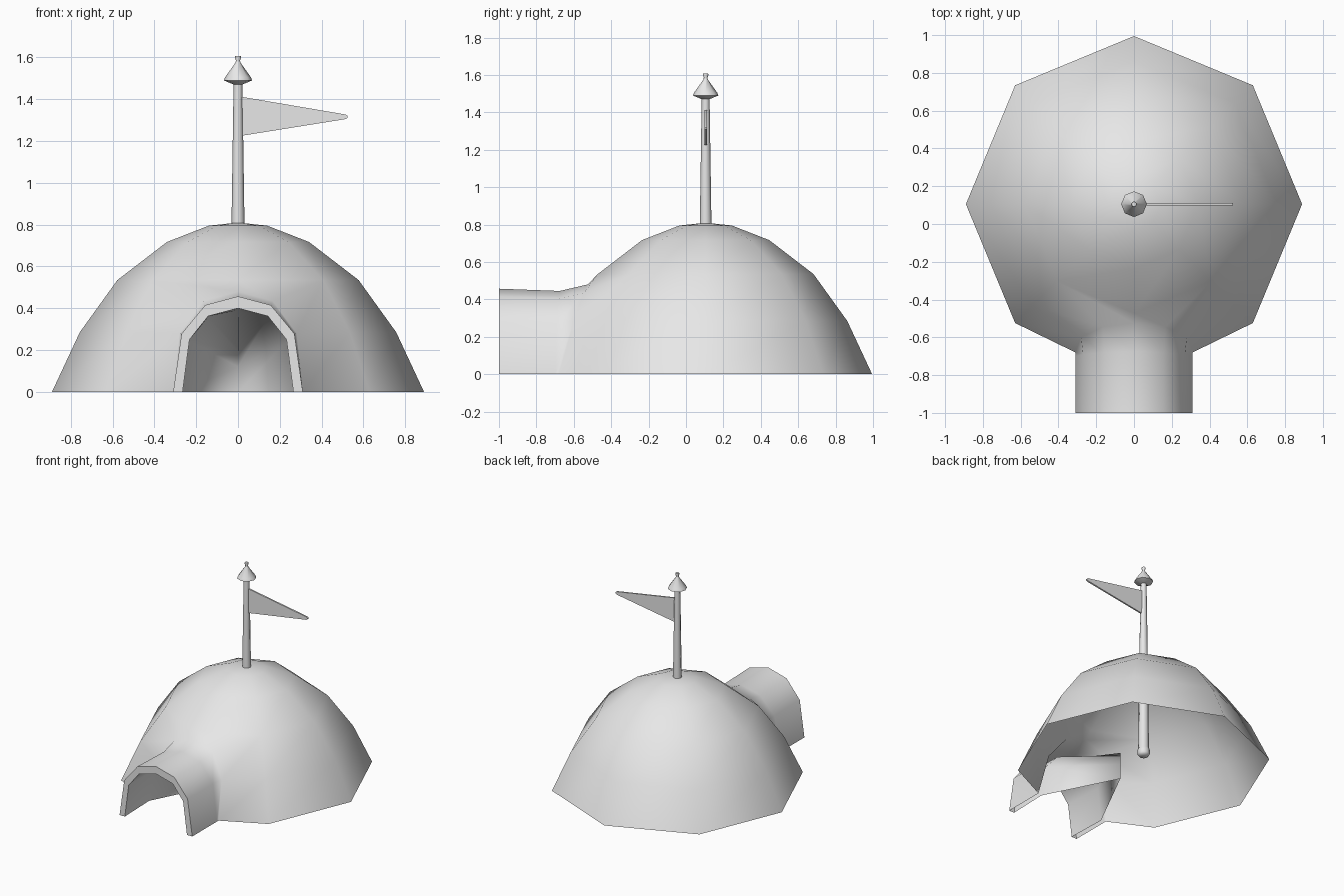
import bpy, bmesh, math

if "Cube" in bpy.data.objects:
    bpy.data.objects.remove(bpy.data.objects["Cube"])

CY = 0.105  # centre of the dome and the pole along y

grey = bpy.data.materials.new("plain grey")
grey.diffuse_color = (0.8, 0.8, 0.8, 1)
grey.use_nodes = True
grey.node_tree.nodes["Principled BSDF"].inputs["Base Color"].default_value = grey.diffuse_color


def finish(bm, name, sharp_angle=None):
    bmesh.ops.remove_doubles(bm, verts=bm.verts, dist=0.0005)
    bmesh.ops.recalc_face_normals(bm, faces=bm.faces)
    for f in bm.faces:
        f.smooth = True
    if sharp_angle:
        for e in bm.edges:
            if len(e.link_faces) == 2 and e.calc_face_angle() > math.radians(sharp_angle):
                e.smooth = False
    me = bpy.data.meshes.new(name)
    bm.to_mesh(me)
    bm.free()
    me.materials.append(grey)
    ob = bpy.data.objects.new(name, me)
    bpy.context.collection.objects.link(ob)
    return ob


def ring(bm, r, z, n=8):
    return [bm.verts.new((r * math.cos(a), CY + r * math.sin(a), z))
            for a in (-math.pi / 2 + 2 * math.pi * i / n for i in range(n))]


def bridge(bm, a, b, closed=False, skip=()):
    n = len(a)
    for i in range(n if closed else n - 1):
        if i not in skip:
            j = (i + 1) % n
            bm.faces.new((a[i], a[j], b[j], b[i]))


def arch(bm, half):
    """Arch loop from the left foot over the top to the right foot."""
    pts = [(-x, y, z) for x, y, z in half] + [p for p in reversed(half[:-1])]
    return [bm.verts.new(p) for p in pts]


def lathe(name, profile, sharp_angle):
    bm = bmesh.new()
    rings = [ring(bm, r, z) for r, z in profile]
    for a, b in zip(rings, rings[1:]):
        bridge(bm, a, b, True)
    bm.faces.new(rings[0])
    bm.faces.new(rings[-1])
    return finish(bm, name, sharp_angle)


# Dome shell, leaving the two lower front columns open for the tunnel
bm = bmesh.new()
rings = [ring(bm, r, z) for r, z in
         ((0.89, 0), (0.757, 0.285), (0.577, 0.535), (0.34, 0.717), (0.14, 0.795))]
for k in range(4):
    bridge(bm, rings[k], rings[k + 1], True, skip=(7, 0) if k < 2 else ())
apex = bm.verts.new((0, CY, 0.81))
for i in range(8):
    bm.faces.new((rings[4][i], rings[4][(i + 1) % 8], apex))
opening = [rings[0][7], rings[1][7], rings[2][7], rings[2][0],
           rings[2][1], rings[1][1], rings[0][1]]

# Entrance tunnel: outer skin, front rim, then inner skin tapering to a closed end
loops = [opening] + [arch(bm, h) for h in (
    [(0.31, -0.68, 0), (0.28, -0.60, 0.28), (0.165, -0.545, 0.435), (0, -0.525, 0.48)],
    [(0.31, -0.70, 0), (0.27, -0.69, 0.275), (0.157, -0.68, 0.405), (0, -0.675, 0.445)],
    [(0.31, -1, 0), (0.27, -1, 0.278), (0.157, -1, 0.415), (0, -1, 0.457)],
    [(0.265, -1, 0), (0.232, -1, 0.25), (0.143, -1, 0.362), (0, -1, 0.40)],
    [(0.275, -0.69, 0), (0.238, -0.68, 0.245), (0.143, -0.67, 0.355), (0, -0.66, 0.39)],
    [(0, -0.15, 0), (0, -0.15, 0.12), (0, -0.15, 0.19), (0, -0.15, 0.21)],
)]
for a, b in zip(loops, loops[1:]):
    bridge(bm, a, b)
for e in bm.edges:
    if all(v.co.y < -0.999 for v in e.verts):
        e.smooth = False
finish(bm, "dome_with_tunnel")

# Flag pole, reaching down inside the dome
lathe("flag_pole", [(0.03, 0.07), (0.044, 0.085), (0.044, 0.12), (0.038, 0.135),
                    (0.031, 0.81), (0.021, 1.48)], 50)

# Pointed finial with a small knob
lathe("finial", [(0.02, 1.47), (0.068, 1.49), (0.062, 1.505), (0.012, 1.575),
                 (0.010, 1.585), (0.015, 1.60), (0.013, 1.608)], 55)

# Pennant with a rounded tip
bm = bmesh.new()
outline = [(0.015, 1.225), (0.515, 1.305), (0.525, 1.312), (0.525, 1.320),
           (0.515, 1.327), (0.015, 1.412)]
sides = [[bm.verts.new((x, CY + s * 0.006, z)) for x, z in outline] for s in (-1, 1)]
for s in sides:
    bm.faces.new(s)
bridge(bm, sides[0], sides[1], True)
finish(bm, "pennant", 40)
